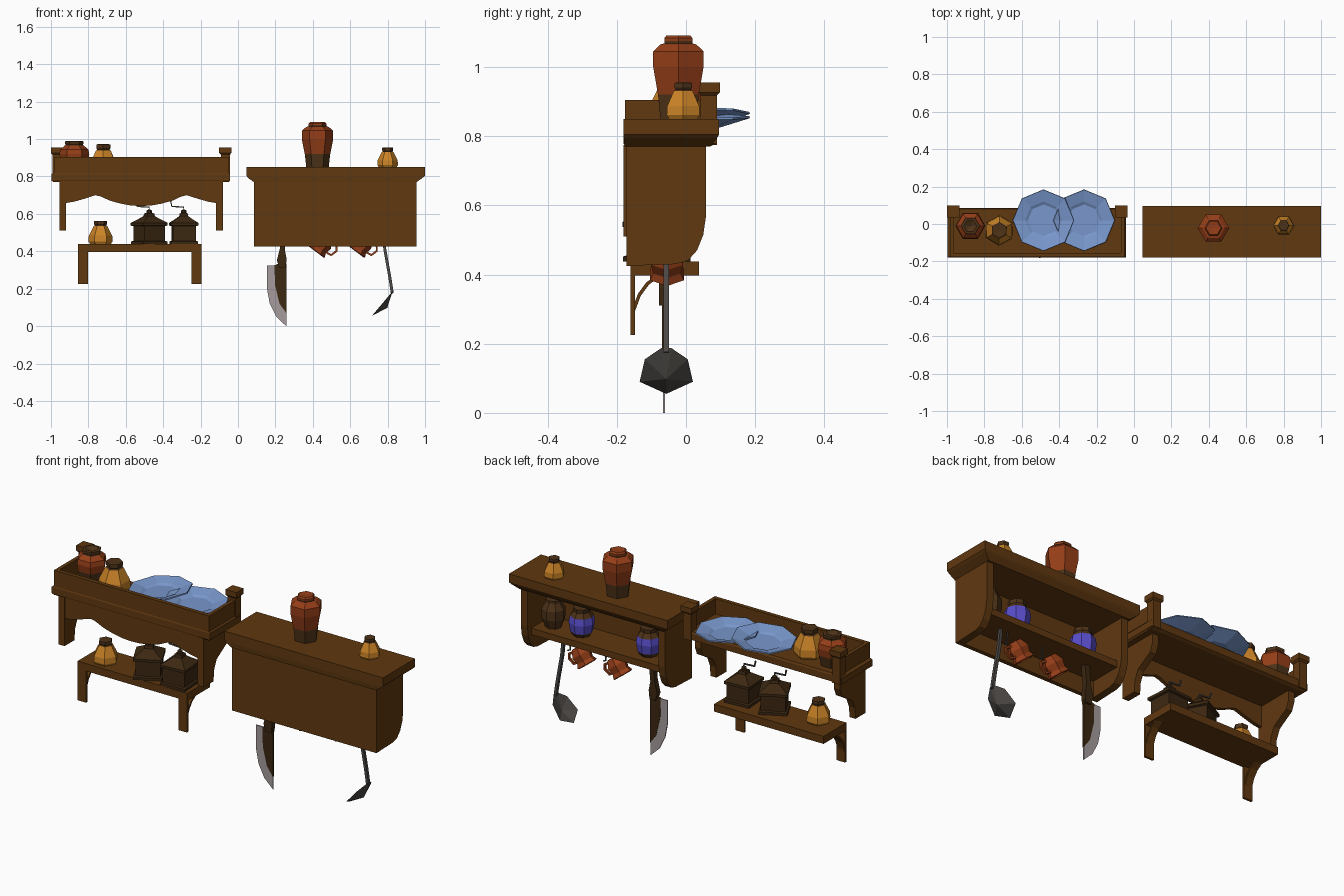
import bpy, bmesh, math
from mathutils import Vector, Matrix

if "Cube" in bpy.data.objects:
    bpy.data.objects.remove(bpy.data.objects["Cube"])

COLS = {
    "wood": (.115, .04, .005), "dark_wood": (.045, .021, .006),
    "terracotta": (.30, .048, .009), "ochre": (.60, .23, .02),
    "pot_brown": (.075, .032, .009), "plate_blue": (.19, .31, .60),
    "violet": (.10, .075, .60), "iron": (.075, .068, .062), "steel": (.38, .33, .34)}
MATS = {}
for n, c in COLS.items():
    MATS[n] = bpy.data.materials.new(n)
    MATS[n].diffuse_color = (*c, 1)


def finish(name, bm, mats):
    bmesh.ops.remove_doubles(bm, verts=bm.verts, dist=1e-5)
    bmesh.ops.recalc_face_normals(bm, faces=bm.faces)
    me = bpy.data.meshes.new(name)
    bm.to_mesh(me)
    bm.free()
    for m in mats:
        me.materials.append(MATS[m])
    ob = bpy.data.objects.new(name, me)
    bpy.context.collection.objects.link(ob)
    return ob


def loft(name, rings, mat):
    """Skin a list of equal-length point loops and cap the ends."""
    bm = bmesh.new()
    vs = [[bm.verts.new(p) for p in r] for r in rings]
    n = len(rings[0])
    for a, b in zip(vs, vs[1:]):
        for i in range(n):
            bm.faces.new((a[i], a[(i + 1) % n], b[(i + 1) % n], b[i]))
    bm.faces.new(vs[0])
    bm.faces.new(vs[-1])
    return finish(name, bm, [mat])


def rect(x0, x1, y0, y1, z):
    return [(x0, y0, z), (x1, y0, z), (x1, y1, z), (x0, y1, z)]


def box(name, x0, x1, y0, y1, z0, z1, mat="wood"):
    return loft(name, [rect(x0, x1, y0, y1, z0), rect(x0, x1, y0, y1, z1)], mat)


def prism(name, pts, axis, a, b, mat="wood"):
    """Extrude a flat profile along x (points y,z) or y (points x,z)."""
    f = (lambda p, t: (t, *p)) if axis == 'x' else (lambda p, t: (p[0], t, p[1]))
    return loft(name, [[f(p, t) for p in pts] for t in (a, b)], mat)


def tube(name, pts, r, mat, n=4):
    """Square-ish rod along a path lying in an xz plane."""
    P = [Vector(p) for p in pts]
    rings = []
    for i, p in enumerate(P):
        d = (P[min(i + 1, len(P) - 1)] - P[max(i - 1, 0)]).normalized()
        s = Vector((0, 1, 0))
        t = d.cross(s).normalized()
        rings.append([p + r * (s * math.cos(k) + t * math.sin(k))
                      for k in [math.tau * (j + .5) / n for j in range(n)]])
    return loft(name, rings, mat)


def lathe(name, loc, prof, n=6, turn=0, rot=None):
    """Spin (radius, z, colour of the band above) around z."""
    mats = list(dict.fromkeys(p[2] for p in prof))
    M = Matrix.Translation(loc) @ (rot or Matrix()) @ Matrix.Rotation(turn, 4, 'Z')
    bm = bmesh.new()
    rings = [[bm.verts.new(M @ Vector((r * math.cos(math.tau * i / n), r * math.sin(math.tau * i / n), z)))
              for i in range(n)] for r, z, _ in prof]
    for k in range(len(prof) - 1):
        for i in range(n):
            j = (i + 1) % n
            f = bm.faces.new((rings[k][i], rings[k][j], rings[k + 1][j], rings[k + 1][i]))
            f.material_index = mats.index(prof[k][2])
    return finish(name, bm, mats)


# ---- Right cabinet: back, sides, top with moulding, inner shelf
box("cabinet_back", .085, .955, -.172, -.15, .425, .775)
side = [(-.17, .775), (-.17, .425), (-.03, .43), (.005, .44), (.032, .47), (.05, .515), (.058, .57), (.058, .775)]
for x in (.085, .915):
    prism("cabinet_side", side, 'x', x, x + .04)
loft("cabinet_top", [rect(.085, .955, -.178, .07, .77), rect(.05, .99, -.18, .09, .795),
                     rect(.045, 1.0, -.18, .096, .805), rect(.045, 1.0, -.18, .096, .85)], "wood")
box("cabinet_shelf", .12, .92, -.152, .025, .515, .55)

# ---- Pots
B, T, Y, V = "pot_brown", "terracotta", "ochre", "violet"


def ochre_pot(name, loc, s, turn=0):
    lathe(name, loc, [(0, 0, Y), (.052 * s, 0, Y), (.06 * s, .012 * s, Y), (.058 * s, .04 * s, Y),
                      (.034 * s, .088 * s, B), (.028 * s, .092 * s, B), (.032 * s, .098 * s, B),
                      (.032 * s, .112 * s, B), (.026 * s, .114 * s, B), (0, .112 * s, B)], 6, turn)


lathe("tall_vase", (.425, -.022, .85), [(0, 0, B), (.06, 0, B), (.068, .07, T), (.084, .15, T), (.084, .195, T),
      (.06, .215, T), (.047, .218, B), (.047, .225, T), (.047, .233, T), (.04, .241, T), (0, .238, T)])
ochre_pot("cabinet_ochre_pot", (.80, -.008, .85), .92)
ochre_pot("tray_ochre_pot", (-.72, -.035, .82), 1.34, .5)
ochre_pot("shelf_ochre_pot", (-.735, -.09, .44), 1.08)
lathe("tray_red_pot", (-.875, -.01, .82), [(0, 0, B), (.06, 0, B), (.073, .06, T), (.08, .1, T), (.075, .125, T),
      (.05, .146, B), (.046, .15, B), (.05, .156, B), (.05, .168, B), (.035, .17, B), (0, .155, B)])
lathe("brown_jar", (.84, -.06, .55), [(0, 0, B), (.042, 0, B), (.06, .05, B), (.06, .1, B), (.04, .135, B),
      (.04, .15, B), (0, .15, B)], 8)
for x in (.67, .265):
    lathe("violet_jar", (x, -.06, .55), [(0, 0, B), (.045, 0, B), (.058, .022, V), (.066, .07, V), (.06, .105, B),
          (.042, .13, B), (.045, .15, B), (0, .15, B)], 8)

# ---- Cups hanging tilted under the cabinet shelf
tilt = Matrix.Rotation(math.radians(37), 4, 'Y')
for x in (.417, .632):
    loc = Vector((x, -.055, .397))
    lathe("hanging_cup", loc, [(.05, 0, T), (.056, .004, T), (.046, .025, T), (.054, .06, T), (.034, .1, T),
          (0, .1, T), (0, .09, T), (.028, .088, T), (.044, .06, T), (.04, .025, T), (.05, 0, T)], 6, 0, tilt)
    tube("cup_handle", [loc + (tilt @ Vector(p)) for p in
         ((.035, 0, .03), (.075, 0, .035), (.085, 0, .07), (.07, 0, .09), (.036, 0, .085))], .008, T)
    tube("cup_hook", [loc + Vector(p) for p in ((.1, 0, .12), (.105, 0, .05), (.12, 0, .045))], .004, "iron")

# ---- Cleaver
edge = [(.195, .325), (.198, .22), (.222, .12), (.258, .07)]
prism("cleaver_edge", [(.258, 0), (.205, .05), (.17, .12), (.155, .2), (.155, .325)] + edge, 'y', -.067, -.061, "steel")
prism("cleaver_blade", edge + [(.258, .335), (.22, .335)], 'y', -.069, -.059, "dark_wood")
prism("cleaver_handle", [(.222, .31), (.255, .31), (.26, .36), (.25, .41), (.26, .515), (.23, .515), (.225, .42), (.208, .35)],
      'y', -.078, -.05, "dark_wood")

# ---- Ladle: rod and shallow faceted bowl
tube("ladle_handle", [(.775, -.057, .515), (.785, -.057, .41), (.812, -.057, .26), (.825, -.057, .175)], .011, "iron")
bm = bmesh.new()
half = [(.015, .187), (.062, .155), (.077, .09)]
rim2 = half + [(0, .055)] + [(-a, z) for a, z in reversed(half)]
rim = [bm.verts.new((.827 - (.187 - z) * .84, -.057 + a, z)) for a, z in rim2]
outer, inner = bm.verts.new((.798, -.057, .098)), bm.verts.new((.79, -.057, .103))
for i in range(7):
    for c in (outer, inner):
        bm.faces.new((rim[i], rim[(i + 1) % 7], c))
finish("ladle_bowl", bm, ["iron"])

# ---- Left tray: floor, walls, corner posts
loft("tray_floor", [rect(-.985, -.05, -.175, .07, .77), rect(-.998, -.042, -.18, .085, .778),
                    rect(-.998, -.042, -.18, .085, .812), rect(-.985, -.05, -.175, .08, .822)], "wood")
box("tray_wall", -.985, -.05, -.177, -.155, .815, .905)
for x in (-.985, -.07):
    box("tray_side_wall", x, x + .02, -.177, .08, .815, .905)
for x in (-.967, -.068):
    box("tray_post", x - .024, x + .024, .042, .09, .775, .93)
    loft("post_cap", [rect(x - .026, x + .026, .042, .09, .918), rect(x - .033, x + .033, .036, .098, .926),
                      rect(x - .033, x + .033, .036, .098, .955)], "wood")

# ---- Scalloped valance and side brackets under the tray
h = [(.42, .655), (.36, .665), (.30, .682), (.245, .70), (.215, .693), (.17, .672), (.11, .655), (.055, .645)]
val = [(-.518 - a, z) for a, z in h] + [(-.518, .642)] + [(-.518 + a, z) for a, z in reversed(h)]
prism("valance", val + [(-.098, .775), (-.938, .775)], 'y', -.178, -.158)
bracket = [(-.18, .775), (-.18, .51), (-.095, .51), (-.09, .57), (-.068, .62), (-.02, .65), (.022, .675), (.04, .72), (.04, .775)]
for x in (-.955, -.117):
    prism("tray_bracket", bracket, 'x', x, x + .036)

# ---- Two overlapping octagonal plates
P = "plate_blue"
for x, z, a in ((-.482, .842, -5), (-.268, .83, 2)):
    lathe("plate", (x, .02, z), [(0, -.006, P), (.075, -.006, P), (.165, .022, P), (.163, .028, P), (.1, .012, P),
          (.085, .004, P), (0, .004, P)], 8, 0, Matrix.Rotation(math.radians(a), 4, 'Y'))

# ---- Low shelf with curved braces
box("low_shelf", -.855, -.195, -.16, .037, .397, .438)
arc = [(-.152 + .11 * (1 - math.cos(t)), .25 + .15 * math.sin(t)) for t in [math.pi / 2 * i / 5 for i in range(6)]]
arc2 = [(y - .008, z + .006) for y, z in arc]
for x in (-.855, -.248):
    box("shelf_leg", x, x + .052, -.16, -.148, .225, .4)
    prism("shelf_brace", arc + arc2[::-1], 'x', x + .005, x + .047, "wood")

# ---- Coffee grinders with pyramid lids and cranks
for x, y, turn in ((-.475, -.085, 28), (-.29, -.085, 4)):
    D, q, t = "dark_wood", math.sqrt(.5), math.radians(turn + 45)
    lathe("grinder_body", (x, y, .438), [(0, 0, D), (.102, 0, D), (.102, .014, D), (.088, .018, D), (.088, .096, D),
          (.103, .1, D), (.103, .114, D), (.06, .135, D), (.032, .15, D), (.028, .165, D), (0, .168, D)], 4, t)
    lathe("grinder_knob", (x, y, .6), [(0, 0, D), (.014, .004, D), (.014, .018, D), (0, .026, D)], 6)
    tube("grinder_crank", [(x, y, .61), (x, y, .636), (x - .064, y, .64), (x - .07, y, .67)], .005, "iron")

for m in bpy.data.materials:
    if m.users and not m.is_grease_pencil:
        m.use_nodes = True
        m.node_tree.nodes["Principled BSDF"].inputs["Base Color"].default_value = m.diffuse_color
